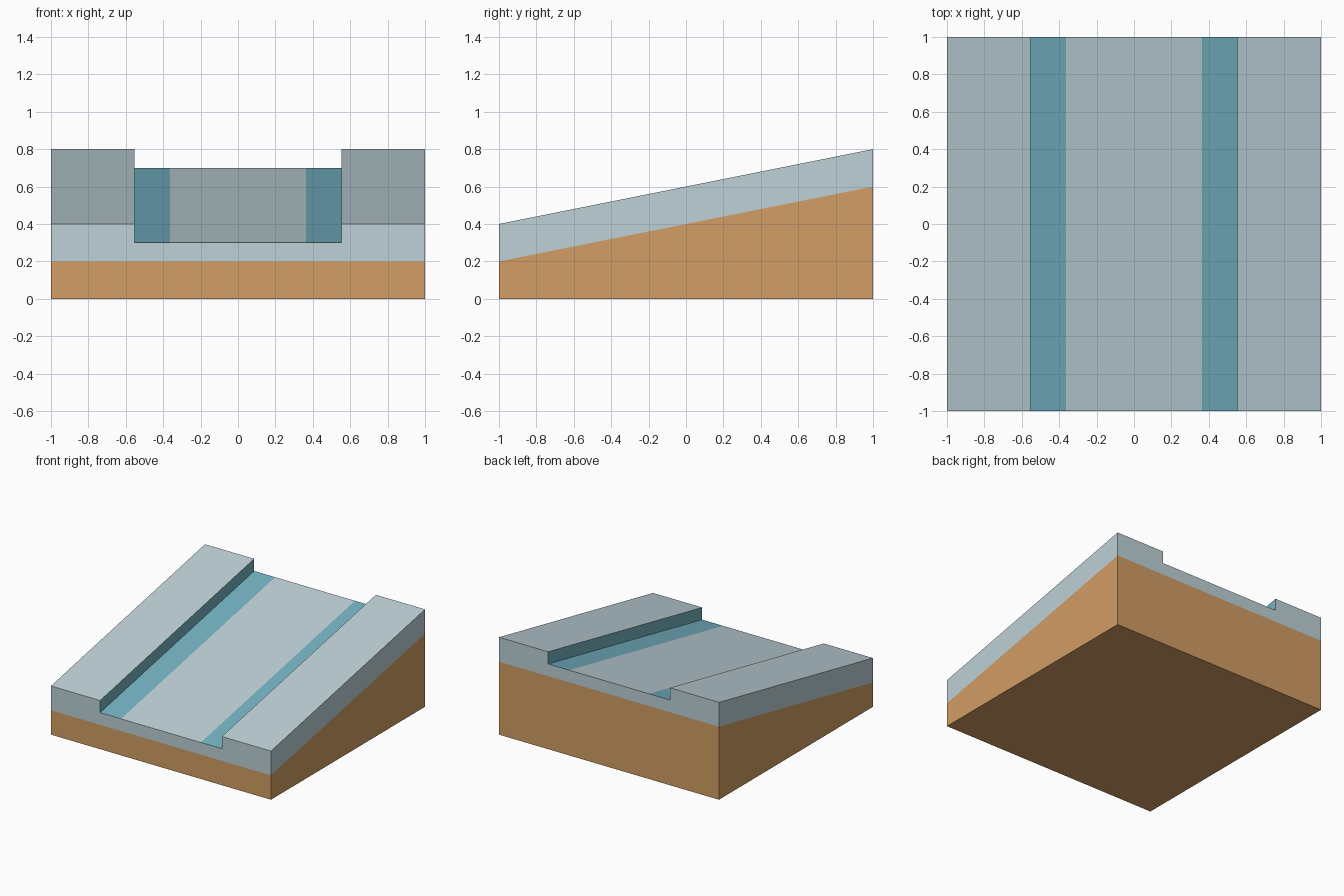
import bpy
import bmesh

cube = bpy.data.objects.get("Cube")
if cube:
    bpy.data.objects.remove(cube, do_unlink=True)

RISE = 0.4  # climb of the slope from front to back


def linear(c):
    c /= 255
    return c / 12.92 if c <= 0.04045 else ((c + 0.055) / 1.055) ** 2.4


def make_material(name, *rgb):
    colour = (*[linear(c) for c in rgb], 1)
    mat = bpy.data.materials.new(name)
    mat.use_nodes = True
    mat.diffuse_color = colour
    shader = mat.node_tree.nodes["Principled BSDF"]
    shader.inputs["Base Color"].default_value = colour
    shader.inputs["Roughness"].default_value = 1
    return mat


def sloped_sweep(name, profile, materials, hidden_edge, accent=lambda x: False):
    """Sweep a front profile (x, z) to the back, raising everything above ground."""
    bm = bmesh.new()
    front = [bm.verts.new((x, -1, z)) for x, z in profile]
    back = [bm.verts.new((x, 1, z + (RISE if z > 0 else 0))) for x, z in profile]
    bm.faces.new(front)
    bm.faces.new(back[::-1])
    count = len(profile)
    for i in range(count):
        if i == hidden_edge:  # buried joint between the two layers
            continue
        j = (i + 1) % count
        face = bm.faces.new((front[i], back[i], back[j], front[j]))
        face.material_index = int(accent(abs(front[i].co.x + front[j].co.x) / 2))
    mesh = bpy.data.meshes.new(name)
    bm.to_mesh(mesh)
    bm.free()
    for mat in materials:
        mesh.materials.append(mat)
    obj = bpy.data.objects.new(name, mesh)
    bpy.context.collection.objects.link(obj)
    return obj


earth = make_material("earth brown", 210, 158, 101)
snow = make_material("pale snow", 189, 209, 215)
ice = make_material("ice blue", 116, 178, 194)

# Earth wedge under the slope
sloped_sweep("earth_base", [(-1, 0), (1, 0), (1, 0.2), (-1, 0.2)], [earth], hidden_edge=2)

# Snow layer with a sunken track: raised banks, blue walls and edge strips
right_half = [(1, 0.2), (1, 0.4), (0.553, 0.4), (0.553, 0.3), (0.363, 0.3)]
left_half = [(-x, z) for x, z in reversed(right_half)]
sloped_sweep("snow_track", right_half + left_half, [snow, ice],
             hidden_edge=len(right_half) * 2 - 1,
             accent=lambda x: 0.4 < x < 0.6)
